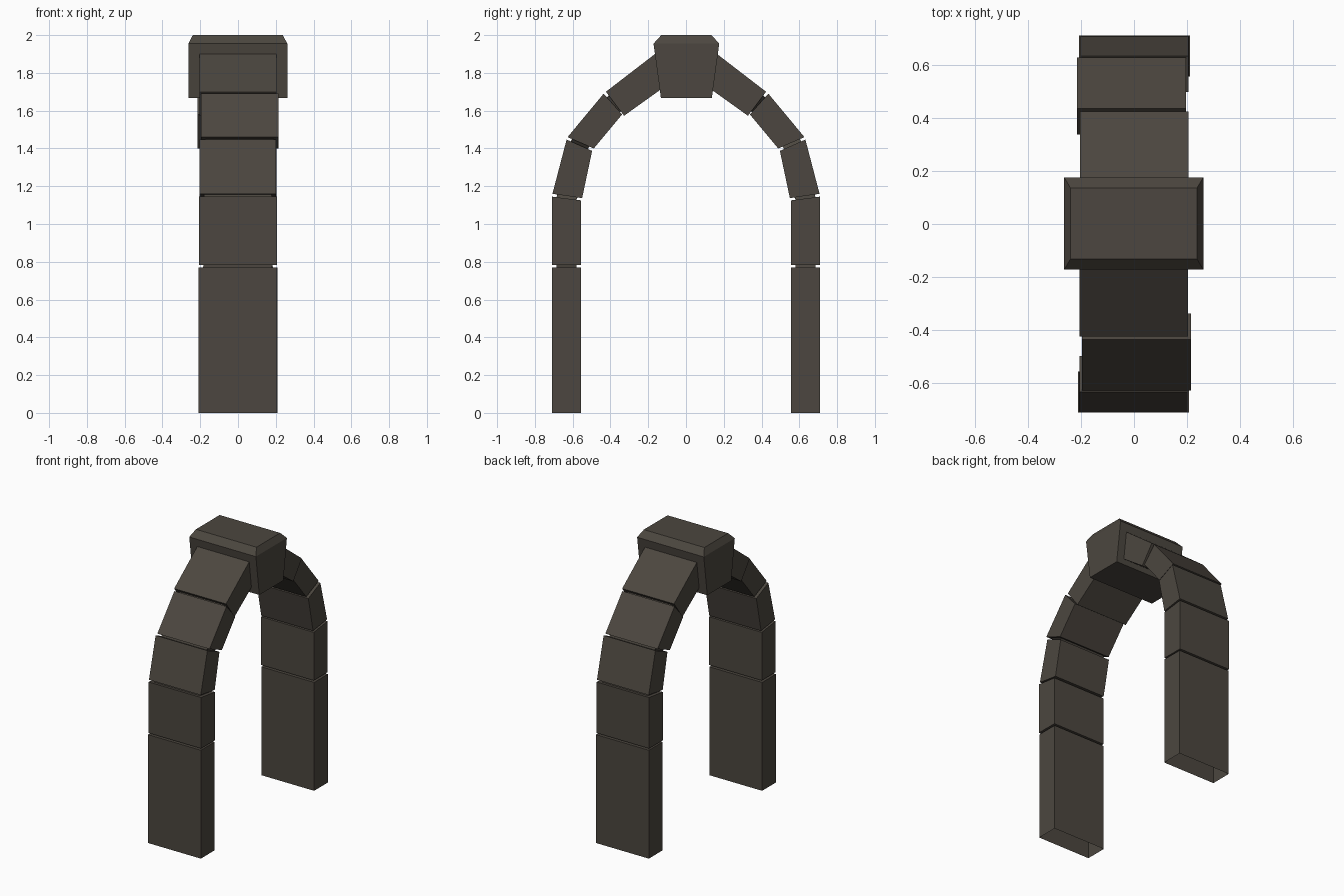
import bpy
import bmesh
from mathutils import Vector

cube = bpy.data.objects.get("Cube")
if cube:
    bpy.data.objects.remove(cube, do_unlink=True)

stone = bpy.data.materials.new("dark_stone")
stone.use_nodes = True
colour = (0.072, 0.062, 0.050, 1)
stone.diffuse_color = colour
stone.node_tree.nodes["Principled BSDF"].inputs["Base Color"].default_value = colour


def section(outer, inner, x0, x1):
    """Rectangular section across the arch, from two (y, z) points."""
    o, i = Vector((0, *outer)), Vector((0, *inner))
    left, right = Vector((x0, 0, 0)), Vector((x1, 0, 0))
    return [o + left, o + right, i + right, i + left]


def inset(ring, amount):
    """Shrink a section by the same distance along both of its sides."""
    a, b, c, d = ring
    u = (b - a).normalized() * amount
    v = (d - a).normalized() * amount
    return [a + u + v, b - u + v, c - u - v, d + u - v]


def loft(name, rings, cap_start=True, cap_end=True, turned=False):
    """Join four-sided sections into one flat-faced block."""
    bm = bmesh.new()
    loops = [[bm.verts.new(p) for p in ring] for ring in rings]
    for low, high in zip(loops, loops[1:]):
        for k in range(4):
            n = (k + 1) % 4
            bm.faces.new((low[k], low[n], high[n], high[k]))
    if cap_start:
        bm.faces.new(loops[0][::-1])
    if cap_end:
        bm.faces.new(loops[-1])
    if turned:
        for v in bm.verts:
            v.co.x, v.co.y = -v.co.x, -v.co.y
    mesh = bpy.data.meshes.new(name)
    bm.to_mesh(mesh)
    bm.free()
    mesh.materials.append(stone)
    obj = bpy.data.objects.new(name, mesh)
    bpy.context.collection.objects.link(obj)


# Each stone: name, x range, then outer and inner points of its lower and upper ends
stones = [
    ("post", -0.21, 0.205, (-0.71, 0), (-0.555, 0), (-0.71, 0.77), (-0.555, 0.77)),
    ("upper_post", -0.207, 0.207, (-0.71, 0.783), (-0.555, 0.783),
     (-0.71, 1.145), (-0.555, 1.125)),
    ("springer", -0.205, 0.202, (-0.707, 1.16), (-0.55, 1.137),
     (-0.632, 1.447), (-0.497, 1.387)),
    ("haunch", -0.195, 0.215, (-0.627, 1.46), (-0.488, 1.4),
     (-0.436, 1.69), (-0.338, 1.58)),
    ("crown", -0.205, 0.203, (-0.424, 1.7), (-0.328, 1.573),
     (-0.155, 1.907), (-0.12, 1.722)),
]

# Two matching halves, one turned half a circle about the vertical
for side, turned in (("front", False), ("back", True)):
    previous = None
    for name, x0, x1, lo, li, ho, hi in stones:
        low, high = section(lo, li, x0, x1), section(ho, hi, x0, x1)
        loft(f"{side}_{name}", [low, high], cap_start=name != "post", turned=turned)
        # Recessed mortar joint below every stone but the post
        if previous:
            loft(f"{side}_{name}_joint", [inset(previous, 0.025), inset(low, 0.025)],
                 False, False, turned)
        previous = high


def level(z, half_x, half_y):
    return [Vector((sx * half_x - 0.001, sy * half_y + 0.002, z))
            for sx, sy in ((-1, -1), (1, -1), (1, 1), (-1, 1))]


# Tapered keystone with a chamfered top
loft("keystone", [level(1.668, 0.262, 0.135), level(1.955, 0.262, 0.174),
                  level(2.0, 0.238, 0.133)])
